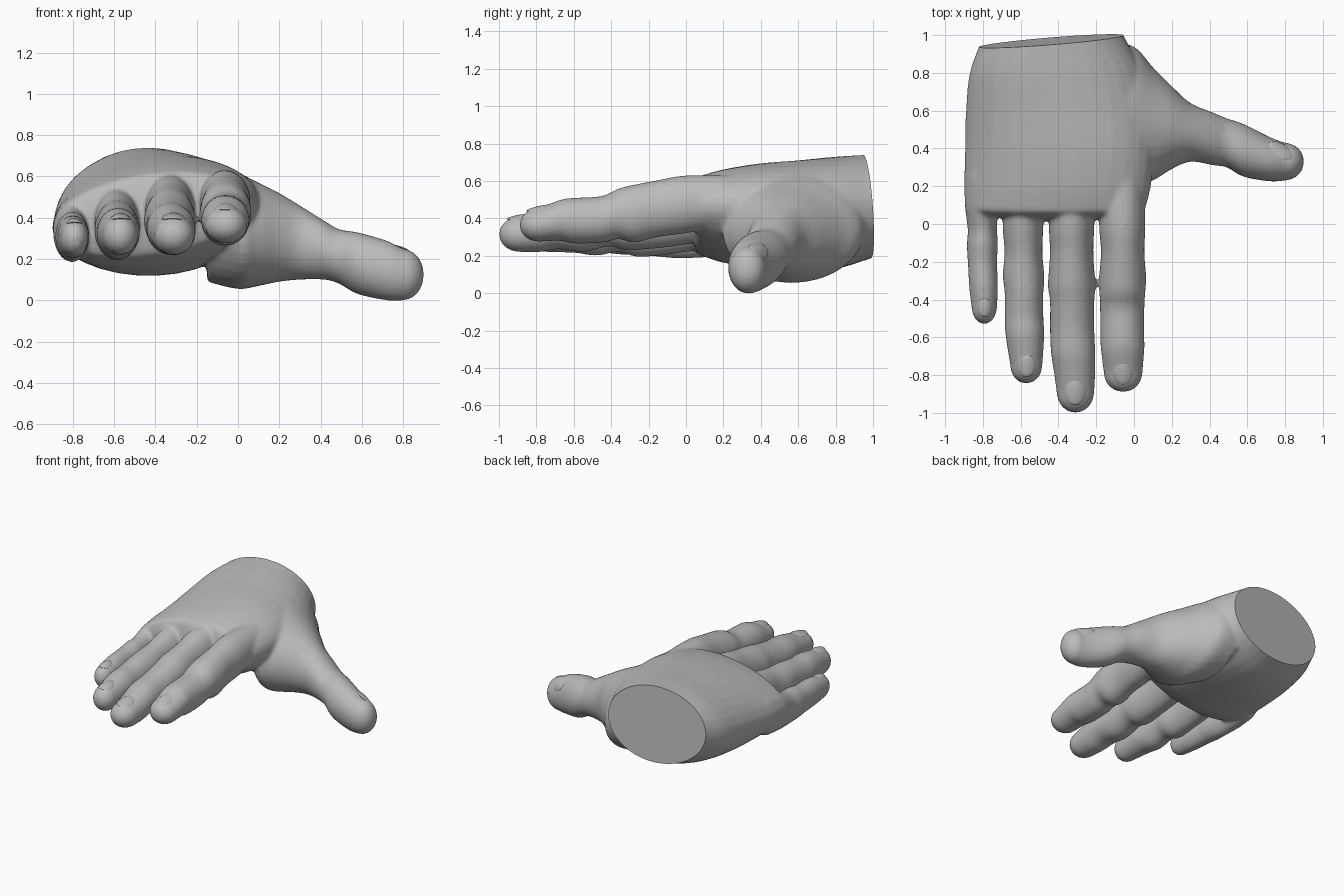
import bpy, bmesh, math
from mathutils import Vector

if "Cube" in bpy.data.objects:
    bpy.data.objects.remove(bpy.data.objects["Cube"])

SIDES = 32
skin = bpy.data.materials.new("skin grey")
skin.diffuse_color = (0.5, 0.5, 0.5, 1)
skin.use_nodes = True
skin.node_tree.nodes["Principled BSDF"].inputs["Base Color"].default_value = skin.diffuse_color


def spline(stations, steps=5):
    """Catmull-Rom interpolation through station tuples."""
    p = [stations[0]] + list(stations) + [stations[-1]]
    out = []
    for i in range(1, len(p) - 2):
        for k in range(steps):
            t = k / steps
            out.append([0.5 * (2 * b + (c - a) * t + (2 * a - 5 * b + 4 * c - d) * t * t
                               + (3 * b - a - 3 * c + d) * t ** 3)
                        for a, b, c, d in zip(*p[i - 1:i + 3])])
    return out + [list(stations[-1])]


def loft(bm, stations, tip, axis="y"):
    """Closed tube; station = (position, a0, a1, z0, z1, tilt), rounded at its end."""
    st = spline([tuple(s) + (0,) * (6 - len(s)) for s in stations])
    s, a0, a1, z0, z1, tilt = st[-1]
    way = 1 if st[-1][0] > st[0][0] else -1
    for k in range(1, 9):
        ang = math.radians(k * 10.5)
        f = math.cos(ang)
        ac, ar, zc, zr = (a0 + a1) / 2, (a1 - a0) / 2 * f, (z0 + z1) / 2, (z1 - z0) / 2 * f
        st.append([s + way * tip * math.sin(ang), ac - ar, ac + ar, zc - zr, zc + zr, tilt])
    rings = []
    for s, a0, a1, z0, z1, tilt in st:
        ring = []
        for i in range(SIDES):
            w = 2 * math.pi * i / SIDES
            da = (a1 - a0) / 2 * math.cos(w)
            a = (a0 + a1) / 2 + da
            z = (z0 + z1) / 2 + (z1 - z0) / 2 * math.sin(w) + tilt * da
            ring.append(bm.verts.new((a, s, z) if axis == "y" else (s, a, z)))
        rings.append(ring)
    for r, q in zip(rings, rings[1:]):
        for i in range(SIDES):
            j = (i + 1) % SIDES
            bm.faces.new((r[i], r[j], q[j], q[i]))
    bm.faces.new(rings[0])
    bm.faces.new(rings[-1])


bm = bmesh.new()

# palm and back of the hand, from wrist to knuckles
loft(bm, [(1.10, -.77, -.10, .22, .75, -.05), (.97, -.81, -.04, .18, .74, -.03),
          (.8, -.87, .05, .13, .73, 0), (.6, -.89, .10, .12, .71, .05),
          (.4, -.895, .11, .14, .69, .10), (.2, -.90, .09, .17, .655, .12),
          (.08, -.895, .06, .21, .62, .12)], .06)

# thumb with its fleshy base
loft(bm, [(-.15, .36, .97, .09, .68), (0, .20, .94, .055, .62), (.1, .23, .83, .07, .57),
          (.2, .29, .73, .09, .52), (.3, .33, .64, .10, .46), (.42, .31, .59, .10, .385),
          (.49, .30, .56, .08, .345), (.58, .25, .53, .03, .33), (.72, .225, .46, 0, .29),
          (.80, .23, .43, 0, .25)], .10, "x")

# index finger
loft(bm, [(.25, -.18, .05, .36, .63), (.0, -.185, .06, .32, .63), (-.15, -.175, .055, .30, .605),
          (-.28, -.185, .065, .27, .58), (-.36, -.183, .06, .29, .56), (-.45, -.18, .055, .27, .52),
          (-.6, -.178, .055, .265, .51), (-.67, -.175, .055, .28, .50), (-.79, -.16, .045, .275, .455)], .10)
# middle finger
loft(bm, [(.25, -.43, -.21, .30, .63), (.0, -.45, -.21, .26, .60), (-.15, -.445, -.215, .24, .565),
          (-.32, -.455, -.205, .23, .535), (-.41, -.445, -.21, .25, .51), (-.55, -.445, -.21, .22, .48),
          (-.68, -.44, -.205, .235, .465), (-.78, -.425, -.205, .22, .44), (-.89, -.41, -.21, .22, .41)], .11)
# ring finger
loft(bm, [(.25, -.68, -.48, .25, .58), (.0, -.695, -.48, .22, .53), (-.15, -.685, -.485, .20, .495),
          (-.27, -.695, -.475, .195, .48), (-.36, -.685, -.48, .22, .47), (-.48, -.685, -.48, .20, .45),
          (-.59, -.68, -.475, .215, .445), (-.75, -.655, -.485, .22, .41)], .095)
# little finger
loft(bm, [(.25, -.89, -.72, .20, .50), (.1, -.895, -.725, .19, .47), (-.03, -.88, -.725, .185, .435),
          (-.11, -.885, -.72, .19, .43), (-.2, -.88, -.725, .20, .415), (-.33, -.873, -.72, .205, .41),
          (-.44, -.86, -.725, .215, .39)], .09)

bmesh.ops.recalc_face_normals(bm, faces=bm.faces)
mesh = bpy.data.meshes.new("hand")
bm.to_mesh(mesh)
bm.free()
hand = bpy.data.objects.new("hand", mesh)
bpy.context.collection.objects.link(hand)

# fuse all the parts into one skin and soften the joins
fuse = hand.modifiers.new("fuse", 'REMESH')
fuse.mode = 'VOXEL'
fuse.voxel_size = 0.011
soft = hand.modifiers.new("soften", 'SMOOTH')
soft.factor = 0.5
soft.iterations = 14
fused = bpy.data.meshes.new_from_object(
    hand.evaluated_get(bpy.context.evaluated_depsgraph_get()))
hand.modifiers.clear()

# flat slanted cut at the wrist
bm = bmesh.new()
bm.from_mesh(fused)
bmesh.ops.bisect_plane(bm, geom=bm.verts[:] + bm.edges[:] + bm.faces[:],
                       plane_co=(-.42, .97, .46), plane_no=(-.08, 1, .07),
                       clear_outer=True)
rim = [e for e in bm.edges if e.is_boundary]
bmesh.ops.holes_fill(bm, edges=rim, sides=0)
bmesh.ops.recalc_face_normals(bm, faces=bm.faces)
bm.to_mesh(fused)
bm.free()
hand.data = fused
fused.materials.clear()
fused.materials.append(skin)


def shade(ob):
    bpy.ops.object.select_all(action='DESELECT')
    ob.select_set(True)
    bpy.context.view_layer.objects.active = ob
    bpy.ops.object.shade_smooth_by_angle(angle=math.radians(40))


shade(hand)
bpy.context.view_layer.update()

# nails lie flat on the skin, long side along the finger
for name, spot, along, w, l in [("index_nail", (-.057, -.80, .50), (0, -1, 0), .055, .065),
                                ("middle_nail", (-.31, -.90, .46), (0, -1, 0), .058, .07),
                                ("ring_nail", (-.57, -.76, .46), (0, -1, 0), .05, .06),
                                ("little_nail", (-.792, -.45, .44), (0, -1, 0), .04, .05),
                                ("thumb_nail", (.80, .42, .26), (1, -.2, 0), .06, .075)]:
    ok, co, n, _ = hand.closest_point_on_mesh(Vector(spot))
    side = Vector(along).cross(n).normalized()
    fwd = n.cross(side)
    bm = bmesh.new()
    bmesh.ops.create_uvsphere(bm, u_segments=20, v_segments=10, radius=1)
    for v in bm.verts:
        x, y, z = v.co
        # curved across the finger like the skin below
        v.co = co + side * x * w + fwd * y * l + n * (z * .010 - .015 * x * x)
    bmesh.ops.recalc_face_normals(bm, faces=bm.faces)
    me = bpy.data.meshes.new(name)
    bm.to_mesh(me)
    bm.free()
    me.materials.append(skin)
    nail = bpy.data.objects.new(name, me)
    bpy.context.collection.objects.link(nail)
    shade(nail)
